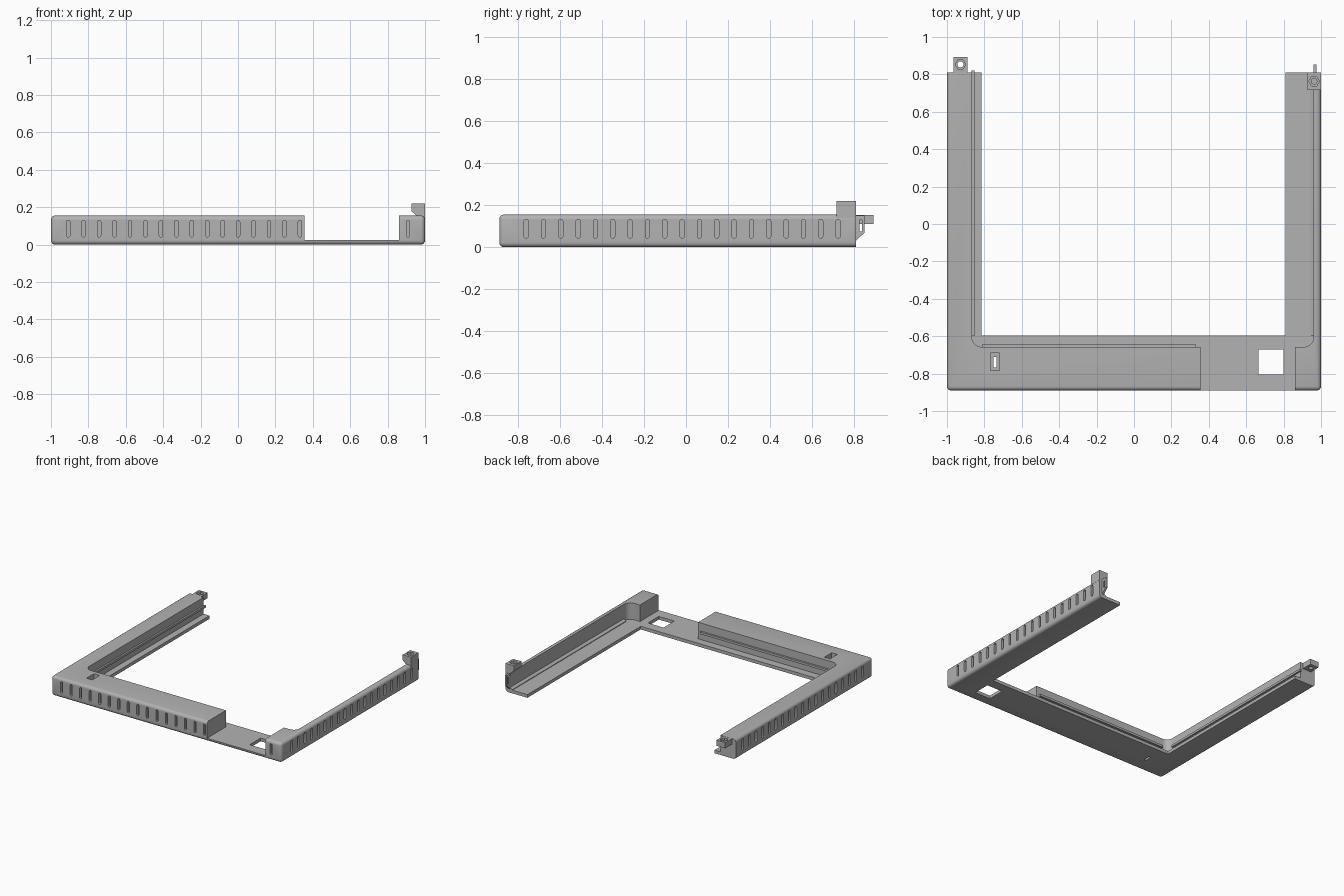
import bpy, bmesh, math

cube = bpy.data.objects.get("Cube")
if cube:
    bpy.data.objects.remove(cube, do_unlink=True)

grey = bpy.data.materials.new("mid_grey")
grey.use_nodes = True
grey.diffuse_color = (0.45, 0.45, 0.45, 1)
grey.node_tree.nodes["Principled BSDF"].inputs["Base Color"].default_value = (0.45, 0.45, 0.45, 1)

PLACE = {
    "x": lambda a, b, h: (h, a, b),
    "y": lambda a, b, h: (a, h, b),
    "z": lambda a, b, h: (a, b, h),
}


def prism_into(bm, pts, axis, lo, hi):
    rings = [[bm.verts.new(PLACE[axis](a, b, h)) for a, b in pts] for h in (lo, hi)]
    bm.faces.new(rings[0])
    bm.faces.new(rings[1])
    n = len(pts)
    for i in range(n):
        j = (i + 1) % n
        bm.faces.new((rings[0][i], rings[0][j], rings[1][j], rings[1][i]))


def solid(name, prisms):
    bm = bmesh.new()
    for p in prisms:
        prism_into(bm, *p)
    bmesh.ops.recalc_face_normals(bm, faces=bm.faces)
    mesh = bpy.data.meshes.new(name)
    bm.to_mesh(mesh)
    bm.free()
    mesh.materials.append(grey)
    ob = bpy.data.objects.new(name, mesh)
    bpy.context.collection.objects.link(ob)
    return ob


def rect(a0, a1, b0, b1):
    return [(a0, b0), (a1, b0), (a1, b1), (a0, b1)]


def arc(cx, cy, r, start, end, steps=8):
    angles = [math.radians(start + (end - start) * i / steps) for i in range(steps + 1)]
    return [(cx + r * math.cos(t), cy + r * math.sin(t)) for t in angles]


def ngon(cx, cy, r, sides):
    return arc(cx, cy, r, 0, 360, sides)[:-1]


def stadium(c, z0, z1, w):
    r = w / 2
    return arc(c, z1 - r, r, 0, 180, 6) + arc(c, z0 + r, r, 180, 360, 6)


def apply_mod(ob, mod):
    bpy.context.view_layer.objects.active = ob
    bpy.ops.object.modifier_apply(modifier=mod.name)


def cut(ob, prisms):
    cutter = solid("cutter", prisms)
    cutter.hide_render = True
    mod = ob.modifiers.new("cut", "BOOLEAN")
    mod.operation = "DIFFERENCE"
    mod.solver = "EXACT"
    mod.object = cutter
    apply_mod(ob, mod)
    bpy.data.objects.remove(cutter, do_unlink=True)


BACK, FLOOR, TOP = 0.81, 0.025, 0.155

# Rounded outer tray
frame = solid("tray_frame", [(rect(-1, 1, -0.89, 1.2), "z", 0, TOP)])
bevel = frame.modifiers.new("round", "BEVEL")
bevel.width = 0.022
bevel.segments = 4
apply_mod(frame, bevel)

# Open back and centre
cut(frame, [(rect(-1.2, 1.2, BACK, 1.5), "z", -0.1, 0.3)])
cut(frame, [(rect(-0.815, 0.81, -0.595, 1), "z", -0.1, 0.3)])

# Pocket above the floor with rounded inner corners and the front gap
pocket = [(-0.866, 1)] + arc(-0.816, -0.607, 0.05, 180, 270)
pocket += [(0.355, -0.657), (0.355, -1.1), (0.86, -1.1), (0.86, -0.657)]
pocket += arc(0.91, -0.607, 0.05, 270, 360) + [(0.96, 1)]
cut(frame, [(pocket, "z", FLOOR, 0.3)])

# Square floor window and stepped top slot
cut(frame, [(rect(0.665, 0.8, -0.805, -0.67), "z", -0.1, 0.1)])
cut(frame, [(rect(-0.768, -0.718, -0.782, -0.69), "z", 0.06, 0.3)])
cut(frame, [(rect(-0.752, -0.734, -0.767, -0.712), "z", -0.1, 0.1)])

# Vent slots along the front and both sides
PITCH = 0.0826
vents = []
for i in range(23):
    if i < 16 or i == 22:
        vents.append((stadium(-0.908 + i * PITCH, 0.04, 0.13, 0.018), "y", -1, -0.87))
for i in range(19):
    shape = stadium(-0.762 + i * PITCH, 0.042, 0.132, 0.02)
    vents.append((shape, "x", -1.1, -0.98))
    vents.append((shape, "x", 0.98, 1.1))
cut(frame, vents)

# Guide rails on the inner walls
rail_z = (0.075, 0.092)
side_rail = solid("side_rail", [(rect(-0.87, -0.853, -0.6, BACK + 0.01), "z", *rail_z)])
front_rail = solid("front_rail", [(rect(-0.81, 0.33, -0.66, -0.642), "z", *rail_z)])

# Foot fillet inside the thin wall
foot = solid("wall_foot", [([(0.94, 0.02), (0.965, 0.02), (0.965, 0.045), (0.94, 0.03)],
                            "y", -0.6, BACK)])

# Raised screw bracket on the thin wall
profile = [(0.928, 0.22), (1, 0.22), (1, 0.138), (0.96, 0.138), (0.955, TOP), (0.928, 0.178)]
left_bracket = solid("left_screw_bracket", [(profile, "y", 0.717, BACK)])
cut(left_bracket, [(ngon(0.963, 0.763, 0.028, 6), "z", 0.195, 0.3)])
cut(left_bracket, [(ngon(0.963, 0.763, 0.015, 16), "z", 0.16, 0.3)])

# Screw bracket behind the wide arm
right_bracket = solid("right_screw_bracket", [(rect(-0.965, -0.89, 0.805, 0.893), "z", 0.11, 0.154)])
cut(right_bracket, [(ngon(-0.928, 0.853, 0.028, 6), "z", 0.135, 0.3)])
cut(right_bracket, [(ngon(-0.928, 0.853, 0.016, 16), "z", 0, 0.3)])

# Slotted locating tab at the end of the thin wall
tab_shape = [(0.8, 0.15), (0.852, 0.15), (0.852, 0.07), (BACK, 0.03), (0.8, 0.03)]
tab = solid("locating_tab", [(tab_shape, "x", 0.961, 0.977)])
cut(tab, [(rect(0.826, 0.84, 0.075, 0.13), "x", 0.9, 1.1)])

# Smooth the rounded edges
bpy.ops.object.select_all(action="DESELECT")
for ob in (frame, left_bracket, right_bracket):
    ob.select_set(True)
bpy.context.view_layer.objects.active = frame
bpy.ops.object.shade_smooth_by_angle(angle=math.radians(30))
